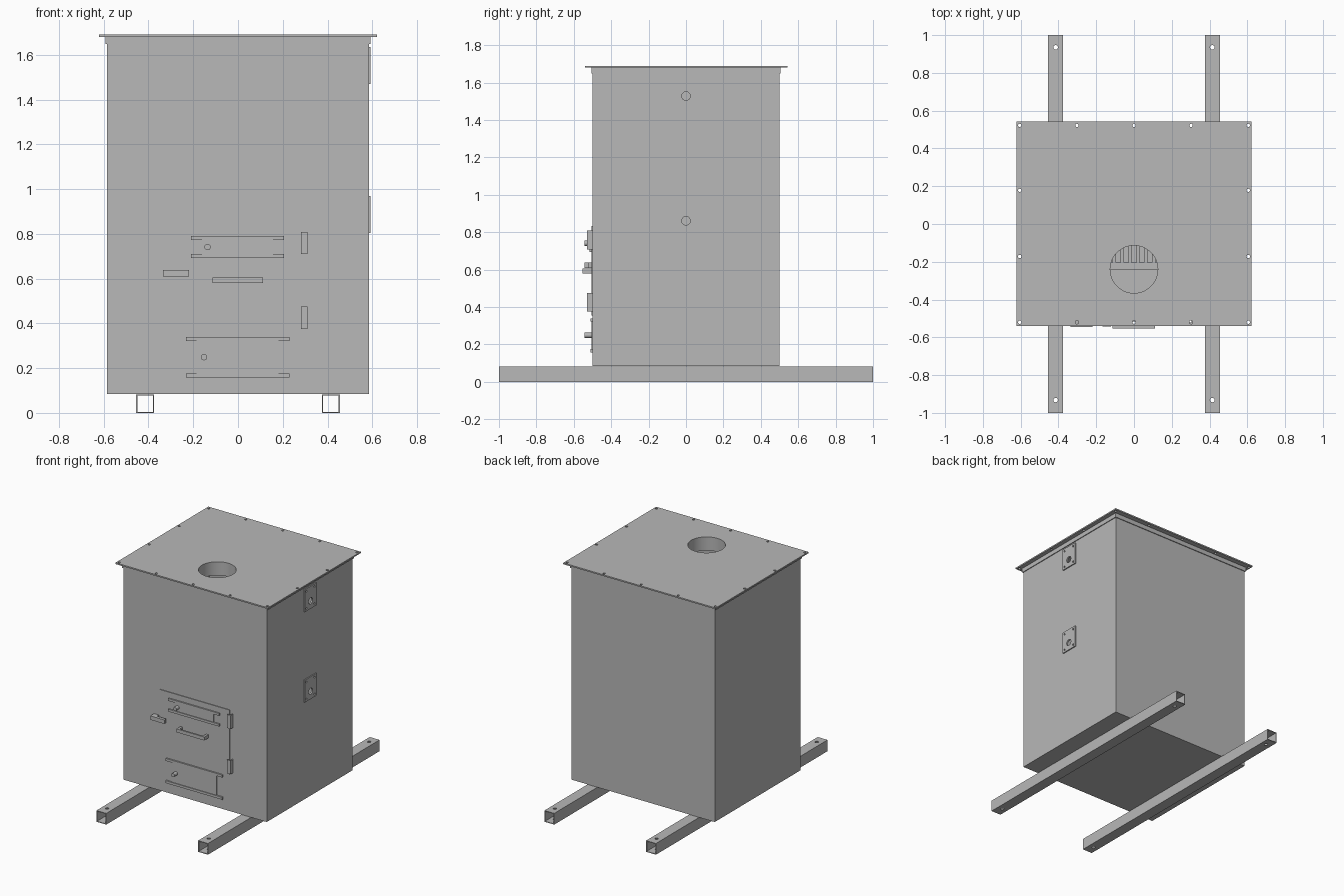
import bpy, bmesh
from mathutils import Matrix, Vector

if "Cube" in bpy.data.objects:
    bpy.data.objects.remove(bpy.data.objects["Cube"])

steel = bpy.data.materials.new("steel grey")
steel.diffuse_color = (0.48, 0.48, 0.48, 1)
steel.use_nodes = True
steel.node_tree.nodes["Principled BSDF"].inputs["Base Color"].default_value = steel.diffuse_color


def make(name, bm):
    mesh = bpy.data.meshes.new(name)
    bmesh.ops.recalc_face_normals(bm, faces=bm.faces)
    bm.to_mesh(mesh)
    bm.free()
    ob = bpy.data.objects.new(name, mesh)
    bpy.context.collection.objects.link(ob)
    mesh.materials.append(steel)
    return ob


def add_box(bm, x0, x1, y0, y1, z0, z1):
    m = Matrix.Translation(((x0 + x1) / 2, (y0 + y1) / 2, (z0 + z1) / 2))
    m = m @ Matrix.Diagonal((x1 - x0, y1 - y0, z1 - z0, 1))
    bmesh.ops.create_cube(bm, size=1, matrix=m)


def boxes(name, *dims):
    bm = bmesh.new()
    for d in dims:
        add_box(bm, *d)
    return make(name, bm)


def add_cyl(bm, centre, r, length, axis, seg=16):
    rot = Vector((0, 0, 1)).rotation_difference(Vector(axis)).to_matrix().to_4x4()
    bmesh.ops.create_cone(bm, cap_ends=True, segments=seg, radius1=r, radius2=r,
                          depth=length, matrix=Matrix.Translation(centre) @ rot)


def cylinders(name, *specs):
    bm = bmesh.new()
    for s in specs:
        add_cyl(bm, *s)
    return make(name, bm)


def apply_mod(ob, kind, **settings):
    mod = ob.modifiers.new(kind.lower(), kind)
    for k, v in settings.items():
        setattr(mod, k, v)
    bpy.context.view_layer.objects.active = ob
    bpy.ops.object.modifier_apply(modifier=mod.name)


def cut(ob, cutter):
    apply_mod(ob, 'BOOLEAN', operation='DIFFERENCE', solver='EXACT', object=cutter)
    bpy.data.objects.remove(cutter)


def smooth(ob):
    bpy.ops.object.select_all(action='DESELECT')
    ob.select_set(True)
    bpy.context.view_layer.objects.active = ob
    bpy.ops.object.shade_smooth_by_angle()


# Hollow sheet body, open under the lid
bm = bmesh.new()
add_box(bm, -0.585, 0.585, -0.5, 0.5, 0.085, 1.68)
bm.normal_update()
bmesh.ops.delete(bm, geom=[f for f in bm.faces if f.normal.z > 0.5], context='FACES')
body = make("body_shell", bm)
apply_mod(body, 'SOLIDIFY', thickness=0.006, offset=-1)

# Side fitting plates with bolt holes and a central port
X = (1, 0, 0)
ports = []
for name, z0 in (("lower", 0.803), ("upper", 1.47)):
    plate = boxes(name + "_port_plate", (0.585, 0.593, -0.067, 0.067, z0, z0 + 0.165))
    holes = [((0.587, y, z0 + dz), 0.007, 0.06, X) for y in (-0.047, 0.047) for dz in (0.02, 0.145)]
    port = ((0.587, 0, z0 + 0.058), 0.023, 0.06, X, 32)
    cut(plate, cylinders("plate_cutter", port, *holes))
    ports.append(port)
cut(body, cylinders("port_cutter", *ports))

# Angle strip around the top of the body
boxes("top_strip",
      (-0.591, 0.591, -0.506, -0.5, 1.648, 1.68), (-0.591, 0.591, 0.5, 0.506, 1.648, 1.68),
      (-0.591, -0.585, -0.5, 0.5, 1.648, 1.68), (0.585, 0.591, -0.5, 0.5, 1.648, 1.68))

# Lid with flue opening and bolt holes
Z = (0, 0, 1)
lid = boxes("lid", (-0.622, 0.622, -0.54, 0.543, 1.68, 1.69))
spots = [(x, y) for x in (-0.605, -0.302, 0, 0.302, 0.605) for y in (-0.52, 0.522)]
spots += [(x, y) for x in (-0.605, 0.605) for y in (-0.172, 0.178)]
cut(lid, cylinders("lid_cutter", ((0, -0.24, 1.685), 0.126, 0.1, Z, 48),
                   *[((x, y, 1.685), 0.009, 0.1, Z) for x, y in spots]))

# Flue collar hanging under the lid
collar = cylinders("flue_collar", ((0, -0.24, 1.635), 0.13, 0.09, Z, 48))
cut(collar, cylinders("collar_cutter", ((0, -0.24, 1.635), 0.126, 0.2, Z, 48)))
smooth(collar)

# Inner baffle and grate bars below the flue
boxes("inner_baffle", (-0.575, 0.575, -0.49, -0.24, 0.5, 0.51))
boxes("grate", (-0.575, 0.575, -0.24, -0.205, 0.35, 0.365), (-0.575, 0.575, -0.11, 0.49, 0.35, 0.365),
      *[(x - 0.009, x + 0.009, -0.205, -0.11, 0.35, 0.365) for x in
        [(i - 6) * 0.042 + 0.021 for i in range(13)]])

# Square tube skids, open at both ends, drilled near the ends
for name, s in (("left", -1), ("right", 1)):
    c = 0.415 * s
    skid = boxes(name + "_skid", (c - 0.04, c + 0.04, -1, 1, 0, 0.083))
    cut(skid, boxes("bore_cutter", (c - 0.035, c + 0.035, -1.1, 1.1, 0.005, 0.078)))
    cut(skid, cylinders("skid_cutter", *[((c, y, 0.04), 0.012, 0.2, Z) for y in (-0.932, 0.935)]))

# Main door plate
boxes("main_door", (-0.285, 0.285, -0.505, -0.499, 0.355, 0.832))

# Sliding air shutters: guide rails, plate and round knob
Y = (0, 1, 0)
for name, x0, x1, p0, p1, z0, z1, kx, kz, f in (
        ("upper", -0.21, 0.205, -0.16, 0.157, 0.693, 0.79, -0.136, 0.741, -0.515),
        ("lower", -0.233, 0.229, -0.185, 0.18, 0.158, 0.34, -0.152, 0.249, -0.511)):
    boxes(name + "_shutter_rails", (x0, x1, f, -0.499, z0, z0 + 0.018),
          (x0, x1, f, -0.499, z1 - 0.018, z1))
    boxes(name + "_shutter_plate", (p0, p1, f + 0.005, -0.499, z0 + 0.01, z1 - 0.01))
    smooth(cylinders(name + "_shutter_knob", ((kx, -0.522, kz), 0.014, 0.04, Y, 24)))

# Door handle: bar on two posts
boxes("door_handle", (-0.115, 0.112, -0.553, -0.54, 0.58, 0.605),
      (-0.115, -0.098, -0.54, -0.503, 0.58, 0.605), (0.095, 0.112, -0.54, -0.503, 0.58, 0.605))

# Latch: post with a bar across the door edge
boxes("door_latch", (-0.335, -0.22, -0.544, -0.522, 0.61, 0.639),
      (-0.335, -0.295, -0.522, -0.499, 0.61, 0.639))

# Door hinges: folded angle pieces
for name, z0 in (("lower", 0.375), ("upper", 0.709)):
    boxes(name + "_hinge", (0.282, 0.304, -0.53, -0.522, z0, z0 + 0.1),
          (0.304, 0.311, -0.53, -0.499, z0, z0 + 0.1))
